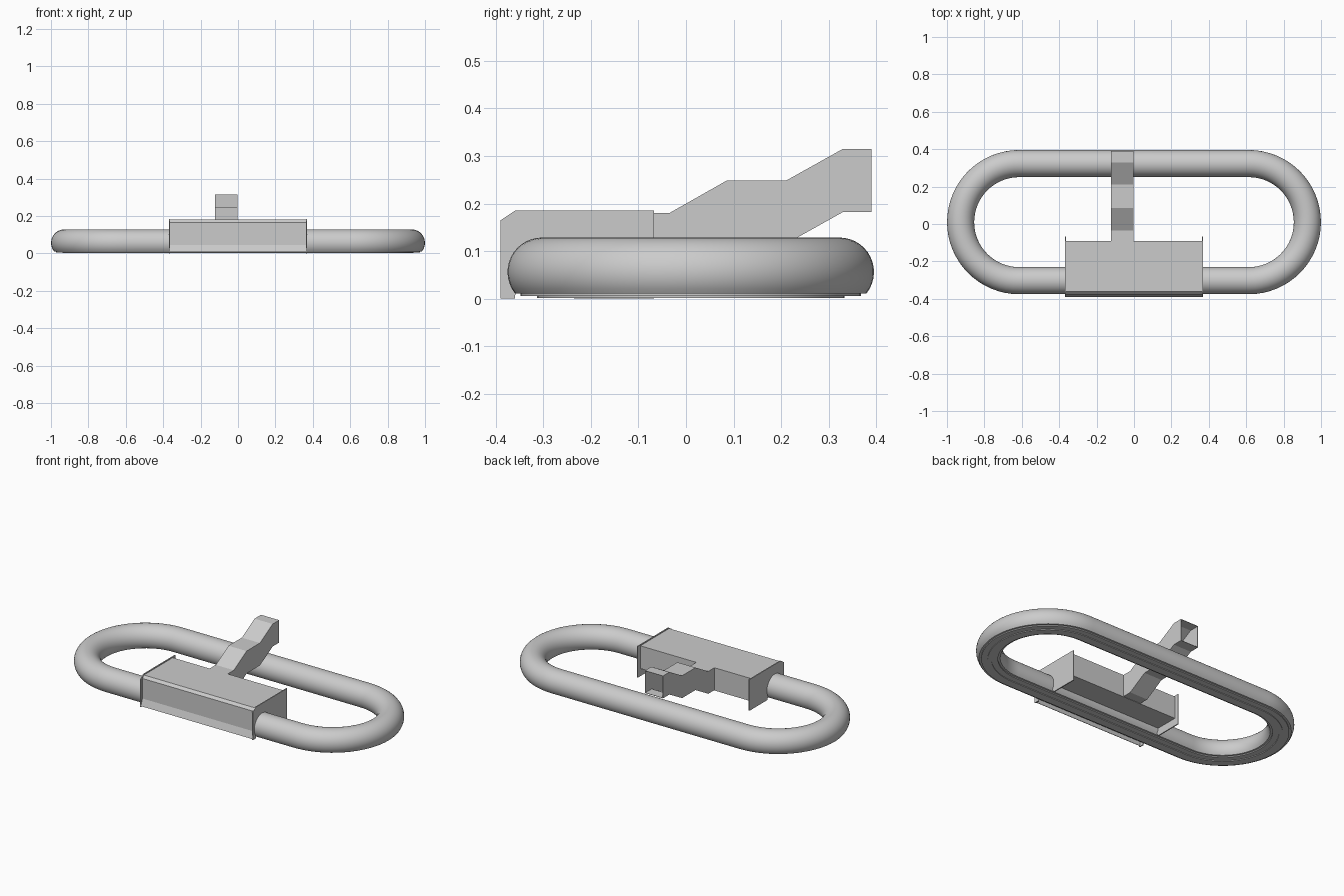
import bpy, bmesh, math
from mathutils import Vector

if "Cube" in bpy.data.objects:
    bpy.data.objects.remove(bpy.data.objects["Cube"])


def finish(name, bm, smooth=False):
    bmesh.ops.recalc_face_normals(bm, faces=bm.faces[:])
    me = bpy.data.meshes.new(name)
    bm.to_mesh(me)
    bm.free()
    ob = bpy.data.objects.new(name, me)
    bpy.context.collection.objects.link(ob)
    if smooth:
        bpy.ops.object.select_all(action='DESELECT')
        ob.select_set(True)
        bpy.context.view_layer.objects.active = ob
        bpy.ops.object.shade_smooth_by_angle(angle=math.radians(35))
    return ob


def extrude_x(name, outline, x0, x1):
    """Solid from a (y, z) outline, running from x0 to x1."""
    bm = bmesh.new()
    face = bm.faces.new([bm.verts.new((x0, y, z)) for y, z in outline])
    ext = bmesh.ops.extrude_face_region(bm, geom=[face])
    verts = [g for g in ext['geom'] if isinstance(g, bmesh.types.BMVert)]
    bmesh.ops.translate(bm, verts=verts, vec=(x1 - x0, 0, 0))
    return finish(name, bm)


# Stadium path shared by the tube and its fasteners
HALF, RAD, CY = 0.614, 0.313, 0.01


def stadium(n):
    pts = []
    for side, start in ((1, -90), (-1, 90)):
        for i in range(n + 1):
            a = math.radians(start + 180 * i / n)
            pts.append((side * HALF, Vector((math.cos(a), math.sin(a), 0))))
    return pts


# Ring tube: round section, flat underside with a stepped centre rib
R, ZC = 0.0725, 0.056
a0 = math.asin((ZC - 0.011) / R)
section = []
for i in range(29):
    a = -a0 + (math.pi + 2 * a0) * i / 28
    section.append((R * math.cos(a), ZC + R * math.sin(a)))
section += [(-0.045, 0.011), (-0.045, 0.005), (-0.01, 0.005), (-0.01, 0.001),
            (0.01, 0.001), (0.01, 0.005), (0.045, 0.005), (0.045, 0.011)]
bm = bmesh.new()
loops = []
for cx, d in stadium(32):
    loops.append([bm.verts.new((cx + d.x * (RAD + u), CY + d.y * (RAD + u), z))
                  for u, z in section])
for i, a in enumerate(loops):
    b = loops[(i + 1) % len(loops)]
    for j in range(len(section)):
        k = (j + 1) % len(section)
        bm.faces.new((a[j], b[j], b[k], a[k]))
finish("ring_tube", bm, smooth=True)

# Machine housing over the front straight, with a flared front skirt
extrude_x("housing", [(-0.376, 0.045), (-0.376, 0.165), (-0.362, 0.18),
                      (-0.092, 0.18), (-0.092, 0.045)], -0.366, 0.366)
extrude_x("front_skirt", [(-0.376, 0.046), (-0.39, 0.006), (-0.387, 0.006),
                          (-0.373, 0.046)], -0.366, 0.366)

# End plates, notched where the tube passes through
plate = [(-0.39, 0), (-0.39, 0.165), (-0.36, 0.185), (-0.067, 0.185),
         (-0.067, 0.0), (-0.235, 0.0), (-0.25, 0.05), (-0.355, 0.05), (-0.36, 0)]
for side, name in ((-1, "end_plate_left"), (1, "end_plate_right")):
    extrude_x(name, plate, side * 0.364, side * 0.37)

# Outlet chute: thin-walled stepped duct, open at the back end
path = [(-0.092, 0.18), (-0.035, 0.18), (0.085, 0.248), (0.21, 0.248),
        (0.33, 0.315), (0.39, 0.315)]
bm = bmesh.new()
rows = [[bm.verts.new((x, y, z - dz)) for x, dz in
         ((-0.122, 0), (-0.003, 0), (-0.003, 0.133), (-0.122, 0.133))]
        for y, z in path]
for a, b in zip(rows, rows[1:]):
    for j in range(4):
        k = (j + 1) % 4
        bm.faces.new((a[j], b[j], b[k], a[k]))
chute = finish("outlet_chute", bm)
wall = chute.modifiers.new("wall", 'SOLIDIFY')
wall.thickness = 0.003
wall.offset = -1
